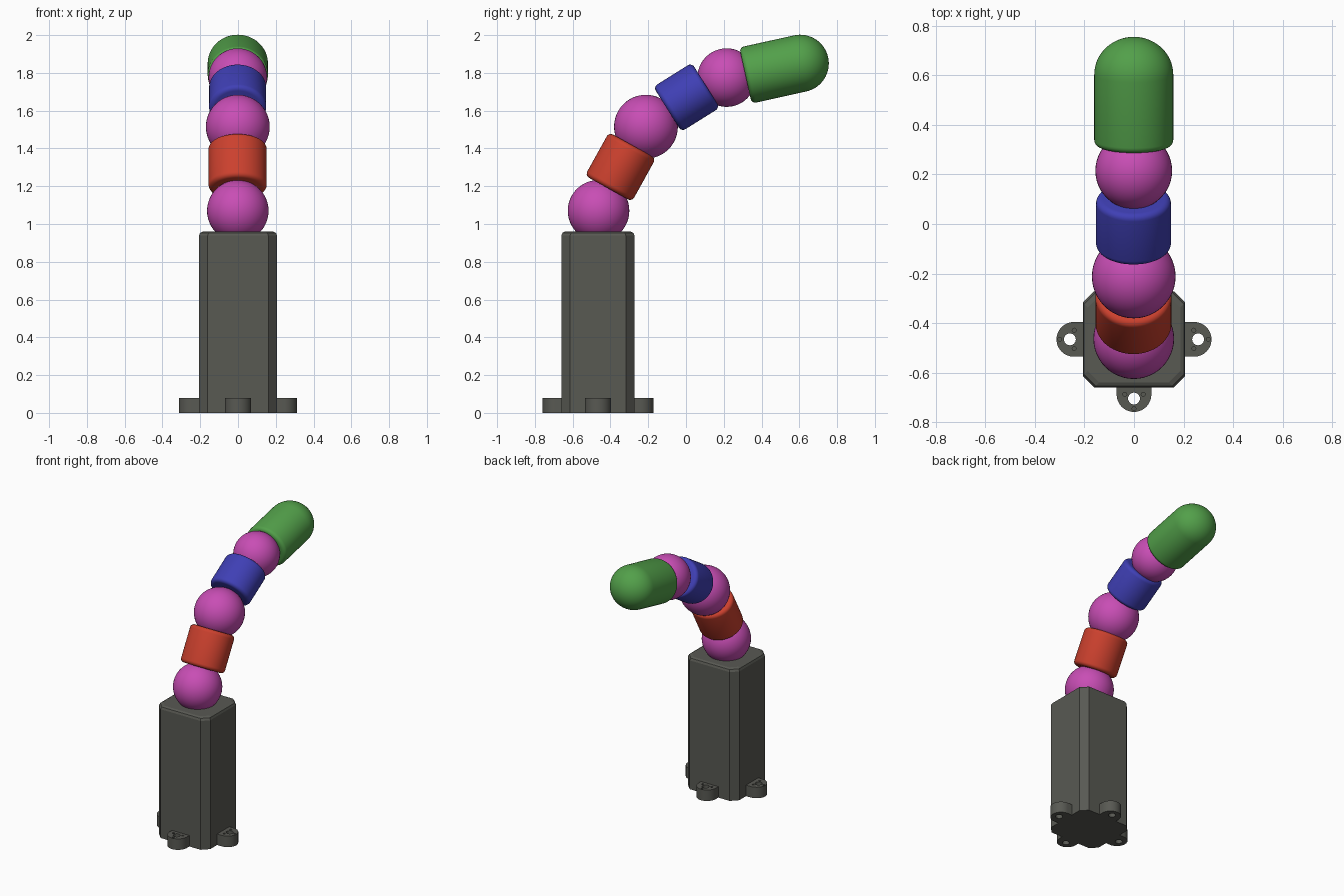
import bpy, bmesh, math
from mathutils import Matrix

if "Cube" in bpy.data.objects:
    bpy.data.objects.remove(bpy.data.objects["Cube"])


def material(name, rgb):
    m = bpy.data.materials.new(name)
    m.diffuse_color = (*rgb, 1)
    m.use_nodes = True
    m.node_tree.nodes["Principled BSDF"].inputs["Base Color"].default_value = m.diffuse_color
    return m


GREY = material("dark grey", (0.098, 0.10, 0.086))
MAGENTA = material("magenta", (0.58, 0.075, 0.46))
RED = material("red", (0.60, 0.052, 0.027))
BLUE = material("blue", (0.050, 0.050, 0.46))
GREEN = material("green", (0.085, 0.35, 0.068))
BASE_Y = -0.466


def add_object(name, bm, mat, smooth=30):
    bmesh.ops.recalc_face_normals(bm, faces=bm.faces)
    me = bpy.data.meshes.new(name)
    bm.to_mesh(me)
    bm.free()
    me.materials.append(mat)
    ob = bpy.data.objects.new(name, me)
    bpy.context.collection.objects.link(ob)
    bpy.ops.object.select_all(action='DESELECT')
    ob.select_set(True)
    bpy.context.view_layer.objects.active = ob
    if smooth:
        bpy.ops.object.shade_smooth_by_angle(angle=math.radians(smooth))
    return ob


def lathe(name, profile, mat, loc, degrees, width):
    """Revolve (radius, height) points; tilt the axis in the yz plane."""
    bm = bmesh.new()
    verts = [bm.verts.new((r, 0, z)) for r, z in profile]
    edges = [bm.edges.new(p) for p in zip(verts, verts[1:])]
    bmesh.ops.spin(bm, geom=verts + edges, cent=(0, 0, 0), axis=(0, 0, 1),
                   angle=math.tau, steps=64, use_duplicate=False)
    bmesh.ops.remove_doubles(bm, verts=bm.verts, dist=1e-5)
    ob = add_object(name, bm, mat, 40)
    ob.location = loc
    ob.rotation_euler.x = math.radians(degrees - 90)
    ob.scale.x = width


def rounded_rim(r, z, b, sign):
    """Quarter-round rim points from the end face to the side."""
    pts = []
    for i in range(6):
        a = math.pi / 2 * (1 - i / 5)
        pts.append((r - b + b * math.cos(a), z + sign * (b * math.sin(a) - b)))
    return pts


def sleeve(name, mat, loc, degrees, r, half, width):
    low = rounded_rim(r, -half, 0.025, -1)
    high = rounded_rim(r, half, 0.025, 1)[::-1]
    lathe(name, [(0, -half)] + low + high + [(0, half)], mat, loc, degrees, width)


def circle(cx, cy, r, n=24):
    return [(cx + r * math.cos(math.tau * i / n), cy + r * math.sin(math.tau * i / n))
            for i in range(n)]


def plate(name, loops, z0, z1, mat, place):
    """Flat plate from an outline and hole loops."""
    cu = bpy.data.curves.new(name + "_outline", 'CURVE')
    cu.dimensions = '2D'
    cu.fill_mode = 'BOTH'
    cu.extrude = (z1 - z0) / 2
    for pts in loops:
        sp = cu.splines.new('POLY')
        sp.points.add(len(pts) - 1)
        for p, (x, y) in zip(sp.points, pts):
            p.co = (x, y, 0, 1)
        sp.use_cyclic_u = True
    tmp = bpy.data.objects.new(name + "_tmp", cu)
    bpy.context.collection.objects.link(tmp)
    me = tmp.evaluated_get(bpy.context.evaluated_depsgraph_get()).to_mesh()
    bm = bmesh.new()
    bm.from_mesh(me)
    bpy.data.objects.remove(tmp)
    bmesh.ops.remove_doubles(bm, verts=bm.verts, dist=1e-5)
    bm.transform(place @ Matrix.Translation((0, 0, (z0 + z1) / 2)))
    add_object(name, bm, mat)


# Base column: chamfered square with a softened top edge
def base_ring(bm, inset, z):
    hx, hy, c = 0.207 - inset, 0.194 - inset, 0.046
    pts = [(hx, hy - c), (hx - c, hy), (c - hx, hy), (-hx, hy - c),
           (-hx, c - hy), (c - hx, -hy), (hx - c, -hy), (hx, c - hy)]
    return [bm.verts.new((x, y + BASE_Y, z)) for x, y in pts]


bm = bmesh.new()
rings = [base_ring(bm, i, z) for i, z in ((0, 0), (0, 0.938), (0.006, 0.953), (0.02, 0.96))]
for a, b in zip(rings, rings[1:]):
    for i in range(8):
        bm.faces.new((a[i], a[(i + 1) % 8], b[(i + 1) % 8], b[i]))
bm.faces.new(rings[0])
bm.faces.new(rings[-1])
add_object("base_column", bm, GREY, 0)

# Four mounting lugs: through hole below, with small recesses in the upper layer
R = 0.07
arc = [(R * math.sin(math.pi * i / 24), R * math.cos(math.pi * i / 24)) for i in range(25)]
outline = [(-0.06, R)] + arc + [(-0.06, -R)]
hole = circle(0.016, 0, 0.024)
dots = [circle(0.016 + 0.041 * math.cos(a), 0.041 * math.sin(a), 0.008, 12)
        for a in (0, math.radians(115), math.radians(-115))]
for side, turn, reach in (("right", 0, 0.243), ("back", 90, 0.223),
                          ("left", 180, 0.243), ("front", 270, 0.223)):
    place = (Matrix.Translation((0, BASE_Y, 0)) @ Matrix.Rotation(math.radians(turn), 4, 'Z')
             @ Matrix.Translation((reach, 0, 0)))
    plate(side + "_lug_lower", [outline, hole], 0, 0.055, GREY, place)
    plate(side + "_lug_upper", [outline, hole] + dots, 0.055, 0.08, GREY, place)

# Ball joints
for name, y, z, r in (("lower_ball_joint", -0.463, 1.07, 0.163),
                      ("middle_ball_joint", -0.212, 1.515, 0.169),
                      ("upper_ball_joint", 0.215, 1.775, 0.155)):
    bm = bmesh.new()
    bmesh.ops.create_uvsphere(bm, u_segments=48, v_segments=24, radius=r)
    add_object(name, bm, MAGENTA, 60).location = (-0.001, y, z)

# Arm segments
sleeve("lower_arm_segment", RED, (-0.002, -0.347, 1.302), 61, 0.142, 0.131, 1.085)
sleeve("upper_arm_segment", BLUE, (-0.002, 0.003, 1.671), 32, 0.14, 0.12, 1.08)

# Domed tip
TR, TL = 0.152, 0.296
dome = [(TR * math.cos(math.pi / 2 * i / 16), TL + TR * math.sin(math.pi / 2 * i / 16))
        for i in range(16)] + [(0, TL + TR)]
lathe("domed_tip", [(0, 0)] + rounded_rim(TR, 0, 0.025, -1) + dome,
      GREEN, (-0.001, 0.315, 1.786), 12.5, 1.05)
